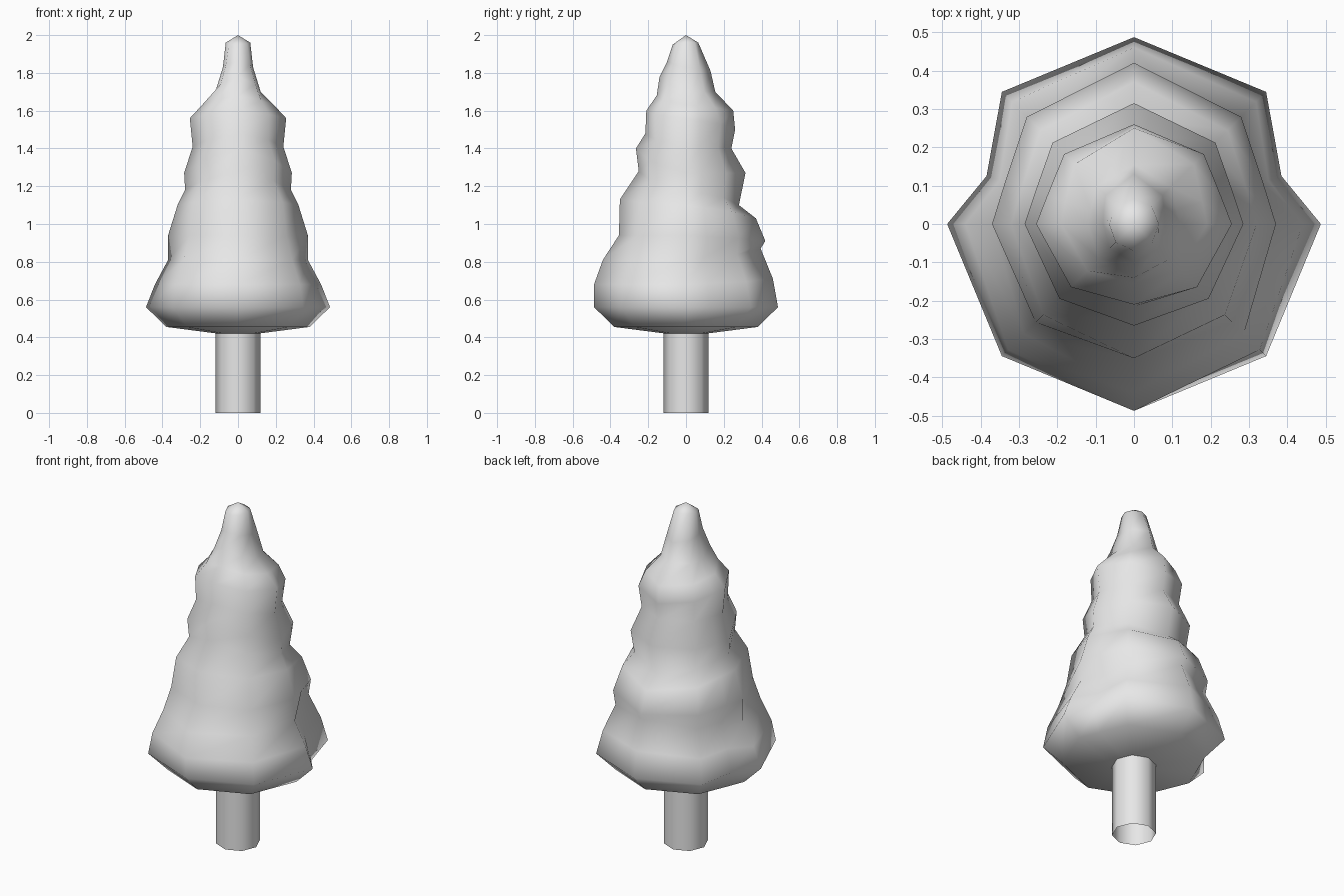
import bpy
import bmesh
from math import cos, sin, radians

cube = bpy.data.objects.get("Cube")
if cube:
    bpy.data.objects.remove(cube, do_unlink=True)

grey = bpy.data.materials.new("plain grey")
grey.use_nodes = True
colour = (0.8, 0.8, 0.8, 1)
grey.diffuse_color = colour
grey.node_tree.nodes["Principled BSDF"].inputs["Base Color"].default_value = colour


def loft(name, columns, apex=None):
    """Skin upright columns of points, closing the loop and optionally the tip."""
    bm = bmesh.new()
    cols = [[bm.verts.new(p) for p in col] for col in columns]
    tip = bm.verts.new(apex) if apex else None
    for a, b in zip(cols, cols[1:] + cols[:1]):
        for i in range(len(a) - 1):
            bm.faces.new((a[i], b[i], b[i + 1], a[i + 1]))
        if tip:
            bm.faces.new((a[-1], b[-1], tip))
    bmesh.ops.recalc_face_normals(bm, faces=bm.faces)
    for f in bm.faces:
        f.smooth = True
    mesh = bpy.data.meshes.new(name)
    bm.to_mesh(mesh)
    bm.free()
    mesh.materials.append(grey)
    obj = bpy.data.objects.new(name, mesh)
    bpy.context.collection.objects.link(obj)
    return obj


def blend(a, b, t=0.5):
    return [(r + (s - r) * t, z + (w - z) * t) for (r, z), (s, w) in zip(a, b)]


def column(profile, degrees):
    a = radians(degrees)
    return [(r * cos(a), r * sin(a), z) for r, z in profile]


# Foliage outlines (radius, height): the tiers sit at different heights all round
skirt = [(.11, .42), (.38, .455), (.487, .56)]
front = skirt + [(.487, .68), (.44, .81), (.355, .94), (.35, 1.13), (.25, 1.28),
                 (.265, 1.4), (.215, 1.48), (.21, 1.6), (.155, 1.68), (.14, 1.78),
                 (.1, 1.86), (.07, 1.95)]
side = skirt + [(.44, .68), (.37, .81), (.37, .94), (.32, 1.1), (.28, 1.18),
                (.285, 1.27), (.24, 1.41), (.255, 1.56), (.19, 1.63), (.12, 1.7),
                (.08, 1.83), (.065, 1.96)]
back = skirt + [(.46, .71), (.395, .87), (.42, .91), (.37, 1.03), (.28, 1.1),
                (.315, 1.27), (.24, 1.4), (.26, 1.5), (.25, 1.6), (.155, 1.7),
                (.13, 1.81), (.065, 1.96)]

# Notch in the lower branches just behind each side
back_corner = blend(side, back)
notch = [(r * (.83 if 1 < i < 5 else .93), z)
         for i, (r, z) in enumerate(blend(side, back_corner, .4))]

half = [(front, -90), (blend(front, side), -45), (side, 0),
        (notch, 18), (back_corner, 45), (back, 90)]
mirrored = [(p, 180 - a) for p, a in reversed(half[1:-1])]
loft("foliage", [column(p, a) for p, a in half + mirrored], apex=(0, 0, 2))

# Trunk: open eight-sided tube
loft("trunk", [column([(.118, 0), (.118, .44)], 45 * i) for i in range(8)])
